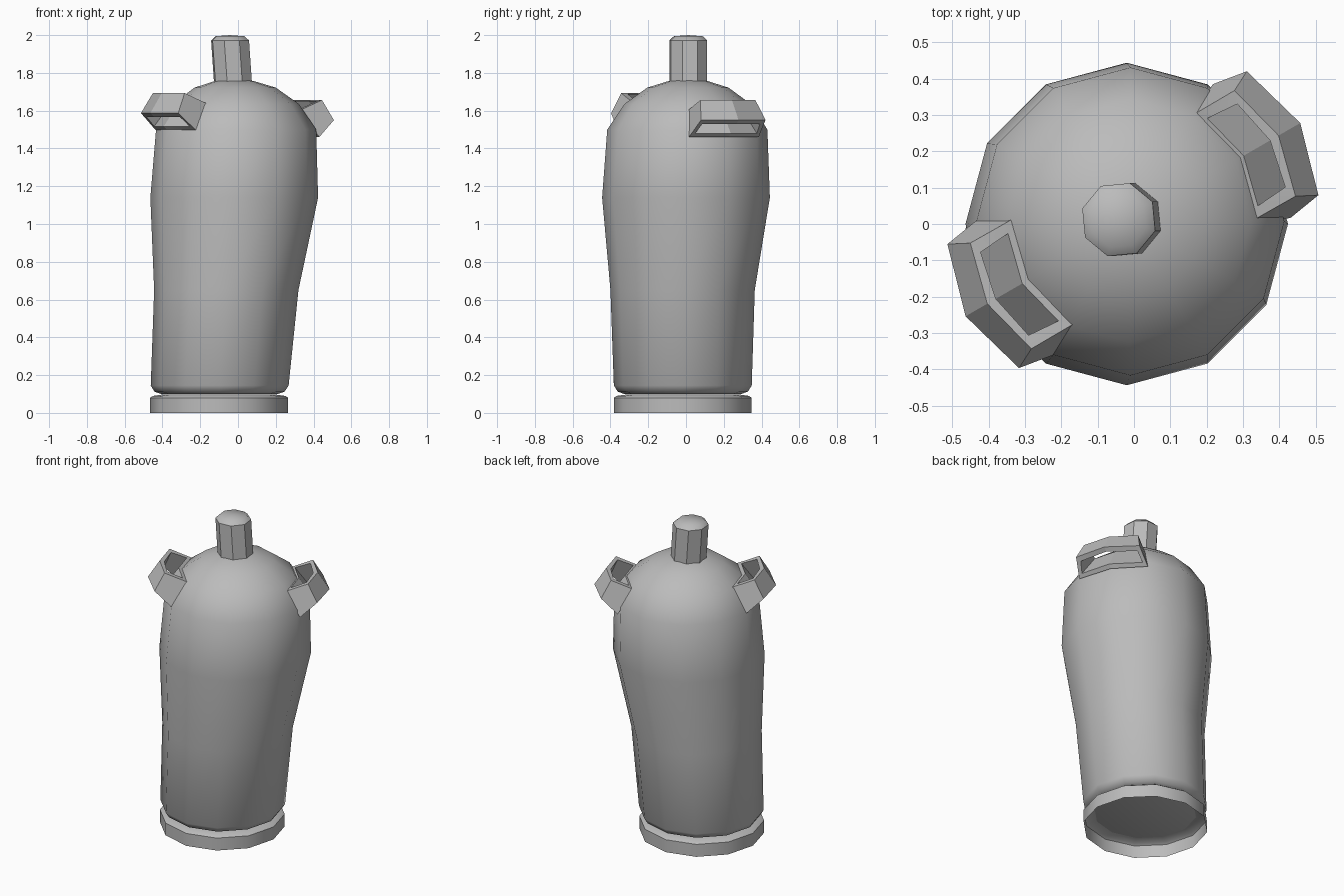
import bpy, bmesh, math
from mathutils import Vector, Matrix

cube = bpy.data.objects.get("Cube")
if cube:
    bpy.data.objects.remove(cube, do_unlink=True)

grey = bpy.data.materials.new("plain grey")
grey.use_nodes = True
COLOR = (0.5, 0.5, 0.5, 1)
grey.diffuse_color = COLOR
grey.node_tree.nodes["Principled BSDF"].inputs["Base Color"].default_value = COLOR


def finish(name, bm, angle):
    """Turn a bmesh into an object, smooth below the given angle."""
    mesh = bpy.data.meshes.new(name)
    bm.to_mesh(mesh)
    bm.free()
    mesh.materials.append(grey)
    obj = bpy.data.objects.new(name, mesh)
    bpy.context.collection.objects.link(obj)
    bpy.ops.object.select_all(action='DESELECT')
    obj.select_set(True)
    bpy.context.view_layer.objects.active = obj
    bpy.ops.object.shade_smooth_by_angle(angle=math.radians(angle))
    return obj


def bridge(bm, a, b):
    n = len(a)
    for i in range(n):
        j = (i + 1) % n
        bm.faces.new((a[i], a[j], b[j], b[i]))


def loft(name, sides, turn, sections, bottom, top, angle):
    """Loft polygon sections (x, y, z, radius); ends may be fanned to a point."""
    bm = bmesh.new()
    rings = []
    for x, y, z, r in sections:
        angles = [math.radians(turn) + math.tau * k / sides for k in range(sides)]
        rings.append([bm.verts.new((x + r * math.cos(a), y + r * math.sin(a), z))
                      for a in angles])
    for lower, upper in zip(rings, rings[1:]):
        bridge(bm, lower, upper)
    if bottom:
        bm.faces.new(rings[0][::-1])
    if top:
        tip = bm.verts.new(top)
        for i in range(sides):
            bm.faces.new((rings[-1][i], rings[-1][(i + 1) % sides], tip))
    return finish(name, bm, angle)


# Foot ring, an open shell under the body
loft("foot_ring", 12, 0,
     [(-0.1, -0.017, z, r) for z, r in ((0, 0.365), (0.08, 0.365), (0.09, 0.35), (0.097, 0.3))],
     False, None, 40)

# Leaning body with a rounded shoulder
loft("body", 12, 0, [
    (-0.098, -0.017, 0.1, 0.31),
    (-0.098, -0.017, 0.113, 0.345),
    (-0.097, -0.017, 0.145, 0.365),
    (-0.062, -0.018, 0.65, 0.382),
    (-0.02, 0, 1.14, 0.444),
    (-0.01, 0.007, 1.5, 0.424),
    (-0.012, 0.009, 1.635, 0.335),
    (-0.015, 0.01, 1.722, 0.215),
    (-0.02, 0.011, 1.758, 0.1),
], True, (-0.022, 0.012, 1.765), 40)

# Slightly leaning eight-sided knob with a domed cap
loft("knob", 8, 28, [
    (-0.026, 0.012, 1.74, 0.105),
    (-0.042, 0.012, 1.972, 0.105),
    (-0.043, 0.012, 1.994, 0.08),
], True, (-0.043, 0.012, 2.0), 41)


def hexagon(bm, inner, outer, matrix):
    """Bent six-point loop; each side gives end u, middle u, half width, z."""
    points = []
    for (end, mid, half, z), s in ((inner, -1), (outer, 1)):
        points += [(end, s * half, z), (mid, 0, z), (end, -s * half, z)]
    return [bm.verts.new(matrix @ Vector(p)) for p in points]


def handle(name, turn, lift):
    bm = bmesh.new()
    place = (Matrix.Translation((-0.003, 0.012, lift))
             @ Matrix.Rotation(math.radians(turn), 4, 'Z'))
    upper = hexagon(bm, (0.288, 0.322, 0.167, 1.64), (0.42, 0.463, 0.168, 1.693), place)
    lower = hexagon(bm, (0.377, 0.427, 0.213, 1.497), (0.476, 0.532, 0.197, 1.587), place)
    upper_hole = hexagon(bm, (0.317, 0.352, 0.139, 1.652), (0.408, 0.436, 0.132, 1.687), place)
    lower_hole = hexagon(bm, (0.4, 0.45, 0.188, 1.517), (0.454, 0.509, 0.176, 1.567), place)
    bridge(bm, lower, upper)
    bridge(bm, upper, upper_hole)
    bridge(bm, upper_hole, lower_hole)
    bridge(bm, lower_hole, lower)
    bmesh.ops.recalc_face_normals(bm, faces=bm.faces)
    finish(name, bm, 15)


# Two bent frame handles on opposite sides of the shoulder
handle("front_handle", 210, 0)
handle("back_handle", 30, -0.037)
